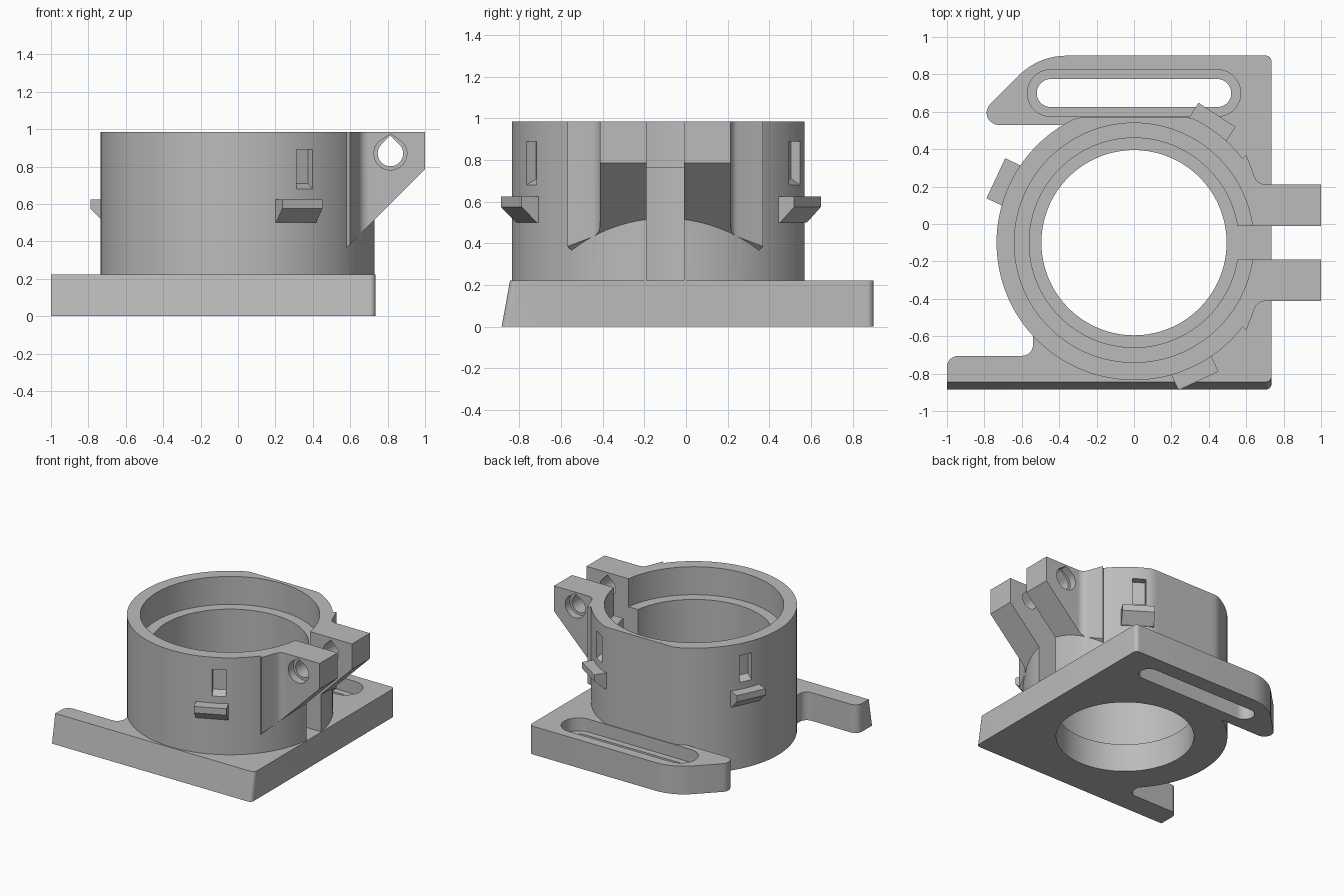
import bpy, bmesh
from math import pi, sin, cos, tan, radians, sqrt
from mathutils import Vector, Matrix

cube = bpy.data.objects.get("Cube")
if cube:
    bpy.data.objects.remove(cube, do_unlink=True)

grey = bpy.data.materials.new("plain_grey")
grey.use_nodes = True
grey.diffuse_color = (0.5, 0.5, 0.5, 1)
grey.node_tree.nodes["Principled BSDF"].inputs["Base Color"].default_value = (0.5, 0.5, 0.5, 1)

CY = -0.1          # ring centre in y
PLATE = 0.222      # plate thickness
TOP = 0.985        # ring height


def prism(name, pts, lo, hi, axis="z"):
    """Extrude a flat outline along z, or an x-z outline along y."""
    place = (lambda p, h: (p[0], p[1], h)) if axis == "z" else (lambda p, h: (p[0], h, p[1]))
    bm = bmesh.new()
    a = [bm.verts.new(place(p, lo)) for p in pts]
    b = [bm.verts.new(place(p, hi)) for p in pts]
    bm.faces.new(a)
    bm.faces.new(b)
    for i in range(len(pts)):
        j = (i + 1) % len(pts)
        bm.faces.new((a[i], a[j], b[j], b[i]))
    bmesh.ops.recalc_face_normals(bm, faces=bm.faces)
    mesh = bpy.data.meshes.new(name)
    bm.to_mesh(mesh)
    bm.free()
    mesh.materials.append(grey)
    obj = bpy.data.objects.new(name, mesh)
    bpy.context.collection.objects.link(obj)
    return obj


def circle(x, y, r, n=128):
    return [(x + r * cos(2 * pi * i / n), y + r * sin(2 * pi * i / n)) for i in range(n)]


def rect(x0, x1, y0, y1):
    return [(x0, y0), (x1, y0), (x1, y1), (x0, y1)]


def capsule(x, y, r, n=24):
    arc = [(pi * i / n - pi / 2) for i in range(n + 1)]
    return [(s * (x + r * cos(t)), y + s * r * sin(t)) for s in (1, -1) for t in arc]


def teardrop(x, z, r, apex, n=48):
    """Circle with the top pulled up to a point."""
    pts = circle(x, z, r, n)
    k = n // 8
    return pts[:k + 1] + [(x, z + apex)] + pts[n // 2 - k:]


def rounded(corners, n=10):
    """Outline from (x, y, radius) corners with true fillets."""
    out = []
    for i, (x, y, r) in enumerate(corners):
        p = Vector((x, y))
        if not r:
            out.append((x, y))
            continue
        u = (Vector(corners[i - 1][:2]) - p).normalized()
        v = (Vector(corners[(i + 1) % len(corners)][:2]) - p).normalized()
        half = u.angle(v) / 2
        c = p + (u + v).normalized() * r / sin(half)
        a, b = p + u * r / tan(half) - c, p + v * r / tan(half) - c
        for k in range(n + 1):
            d = a.slerp(b, k / n)
            out.append(tuple(c + d.normalized() * r))
    return out


def combine(target, tool, operation):
    mod = target.modifiers.new("combine", "BOOLEAN")
    mod.operation, mod.solver, mod.object = operation, "EXACT", tool
    bpy.context.view_layer.objects.active = target
    bpy.ops.object.modifier_apply(modifier=mod.name)
    bpy.data.objects.remove(tool, do_unlink=True)


def around_ring(obj, degrees):
    obj.data.transform(Matrix.Translation((0, CY, 0)) @ Matrix.Rotation(radians(degrees), 4, "Z"))
    return obj


# Ring with a flattened back
body = prism("clamp_body", [(x, min(y, 0.57)) for x, y in circle(0, CY, 0.735)], 0, TOP)

# Base plate with two arms and a sloping front edge
plate = prism("plate", rounded([
    (-1, -0.885, 0), (0.735, -0.885, 0.03), (0.735, 0.9, 0.03), (-0.51, 0.9, 0.36),
    (-0.88, 0.53, 0.065), (-0.2, 0.53, 0), (-0.54, -0.3, 0), (-0.54, -0.705, 0.06),
    (-1, -0.705, 0.06)]), 0, PLATE)
for v in plate.data.vertices:
    if v.co.z > 0.1 and v.co.y < -0.84:
        v.co.y = max(v.co.y + 0.04, -0.845)
combine(body, plate, "UNION")

# Clamp lugs, filleted into the ring and sloped underneath
lug = prism("lugs", rounded([
    (0.4, CY - 0.25, 0), (0.6, CY - 0.47, 0), (0.66, CY - 0.3125, 0.06), (1, CY - 0.3125, 0),
    (1, CY + 0.3125, 0), (0.66, CY + 0.3125, 0.06), (0.6, CY + 0.47, 0), (0.4, CY + 0.25, 0)]),
    0.3, TOP)
combine(lug, prism("slope", [(0.3, 0.085), (1.2, 0.985), (1.2, 0), (0.3, 0)], -1, 1, "y"), "DIFFERENCE")
combine(body, lug, "UNION")

# Stepped bore, clamp slit and adjusting slot
for name, outline, lo, hi in (
        ("through_bore", circle(0, CY, 0.495), -0.1, 1.2),
        ("middle_bore", circle(0, CY, 0.56), PLATE, 1.2),
        ("upper_bore", circle(0, CY, 0.64), 0.765, 1.2),
        ("slit", rect(0.3, 1.2, -0.19, -0.01), PLATE, 1.2),
        ("slot", capsule(0.445, 0.7, 0.075), -0.1, 0.4),
        ("slot_recess", capsule(0.445, 0.7, 0.125), 0.12, 0.4)):
    combine(body, prism(name, outline, lo, hi), "DIFFERENCE")

# Screw holes with wider outer mouths
hole = teardrop(0.815, 0.87, 0.068, 0.096)
mouth = teardrop(0.815, 0.87, 0.088, 0.105)
for pts, lo, hi in ((hole, -0.6, 0.4), (mouth, -0.6, -0.35), (mouth, 0.155, 0.4)):
    combine(body, prism("screw_hole", pts, lo, hi, "y"), "DIFFERENCE")

# Shallow windows around the ring, each above a wedge-shaped tab
for side, window_angle, tab_angle in (("front", -61, -65), ("back", 58, 57), ("right", 155, 155)):
    window = prism("window", [(0.68, 0.71), (0.735, 0.68), (0.9, 0.68), (0.9, 0.89), (0.68, 0.89)],
                   -0.05, 0.05, "y")
    combine(body, around_ring(window, window_angle), "DIFFERENCE")
    tab = prism(side + "_tab", [(0.68, 0.5), (0.735, 0.5), (0.815, 0.575), (0.815, 0.625), (0.68, 0.625)],
                -0.118, 0.118, "y")
    around_ring(tab, tab_angle)

# Smooth curved walls, crisp edges
bpy.ops.object.select_all(action="DESELECT")
body.select_set(True)
bpy.context.view_layer.objects.active = body
bpy.ops.object.shade_smooth_by_angle(angle=radians(25))
